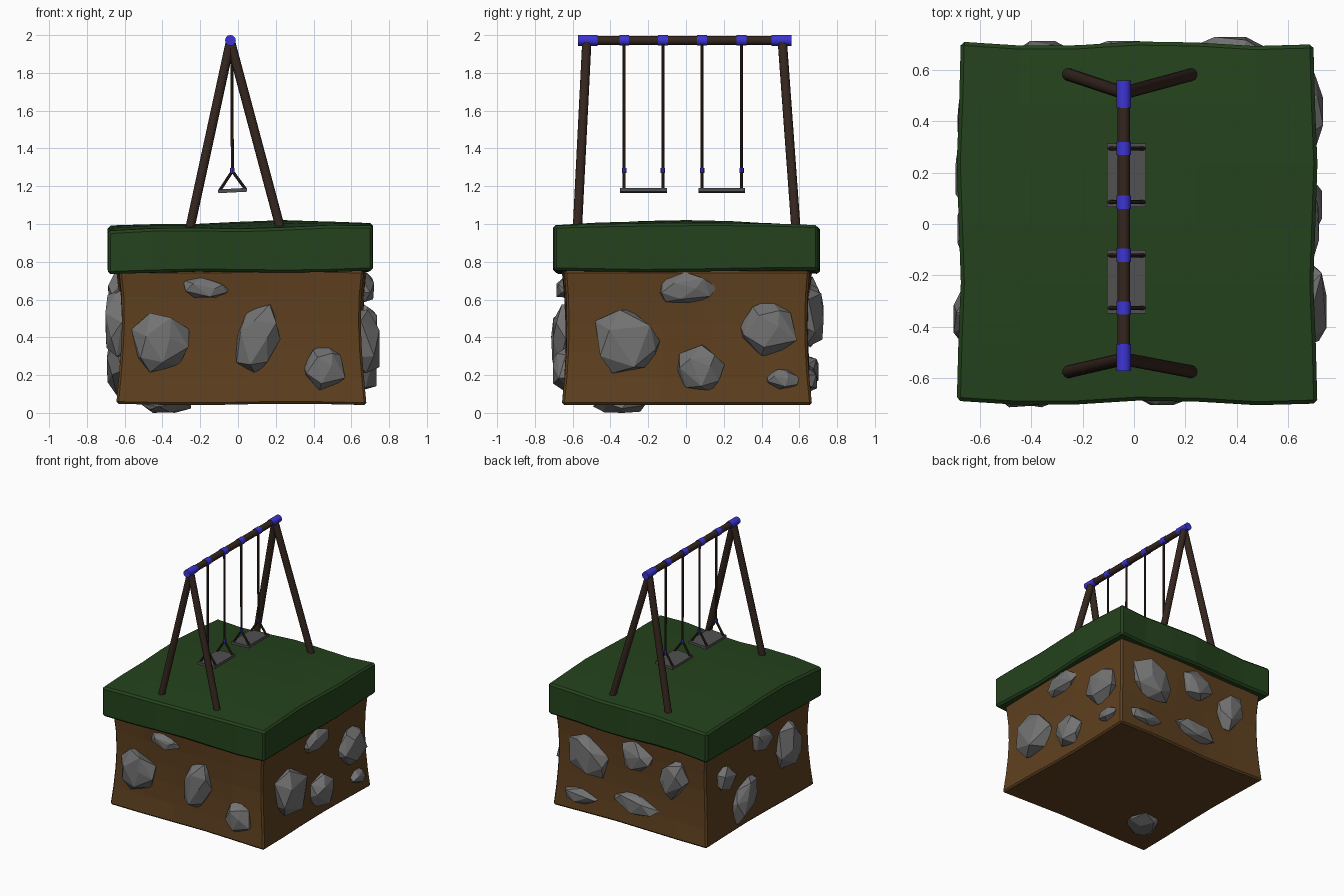
import bpy, bmesh, math, random
from mathutils import Vector, Matrix

if "Cube" in bpy.data.objects:
    bpy.data.objects.remove(bpy.data.objects["Cube"])


def mat(name, r, g, b):
    m = bpy.data.materials.new(name)
    m.diffuse_color = (r, g, b, 1)
    m.use_nodes = True
    m.node_tree.nodes["Principled BSDF"].inputs["Base Color"].default_value = m.diffuse_color
    return m


GRASS = mat("grass", .018, .055, .012)
DIRT = mat("dirt", .115, .052, .014)
WOOD = mat("wood", .035, .019, .013)
BLUE = mat("blue", .045, .035, .65)
STONE = mat("stone", .17, .17, .17)
BOARD = mat("board", .08, .08, .08)


def finish(bm, name, material):
    bmesh.ops.recalc_face_normals(bm, faces=bm.faces)
    me = bpy.data.meshes.new(name)
    bm.to_mesh(me)
    bm.free()
    me.materials.append(material)
    ob = bpy.data.objects.new(name, me)
    bpy.context.collection.objects.link(ob)
    return ob


def rod(name, a, b, r, material, sides=12):
    a, b = Vector(a), Vector(b)
    d = b - a
    bm = bmesh.new()
    bmesh.ops.create_cone(bm, cap_ends=True, segments=sides, radius1=r, radius2=r, depth=d.length,
                          matrix=Matrix.Translation((a + b) / 2) @ d.to_track_quat('Z', 'Y').to_matrix().to_4x4())
    ob = finish(bm, name, material)
    bpy.context.view_layer.objects.active = ob
    bpy.ops.object.select_all(action='DESELECT')
    ob.select_set(True)
    bpy.ops.object.shade_smooth_by_angle(angle=math.radians(40))
    return ob


def block(name, material, cuts, shape, bevel):
    """Subdivided unit cube (-1..1) pushed into place by shape(u, v, w)."""
    bm = bmesh.new()
    bmesh.ops.create_cube(bm, size=2)
    bmesh.ops.subdivide_edges(bm, edges=bm.edges, cuts=cuts, use_grid_fill=True)
    for v in bm.verts:
        v.co = shape(*v.co)
    ob = finish(bm, name, material)
    mod = ob.modifiers.new("edge_bevel", 'BEVEL')
    mod.width, mod.segments, mod.limit_method, mod.angle_limit = bevel, 1, 'ANGLE', math.radians(50)
    return ob


# Dirt: slightly waisted block with uneven walls
def dirt_shape(u, v, w):
    pinch = .97 + .03 * w * w
    return Vector((.018 + .655 * u * pinch + .008 * math.sin(3 * v + 2 * w) * u,
                   .005 + .655 * v * pinch + .008 * math.sin(3 * u + w) * v,
                   .4 + .355 * w + .004 * math.sin(4 * u)))


# Grass: overhanging slab with a rolling top
def grass_shape(u, v, w):
    x = .012 + .694 * u + .008 * math.sin(5 * v) * u
    y = .003 + .699 * v + .010 * math.sin(5 * u + 1) * abs(v)
    if w > 0:
        hill = .027 * (1 - u * u * .5) * (1 - v * v)
        top = .985 + hill + .012 * u + .006 * math.sin(5 * u + 2 * v) - .006 * v * v
    else:
        top = .985
    low = .745 + .006 * u + .005 * math.sin(4 * u - 3 * v)
    return Vector((x, y, low + (top - low) * (w + 1) / 2))


block("dirt_block", DIRT, 4, dirt_shape, .012)
block("grass_top", GRASS, 5, grass_shape, .014)


# Rocks: faceted hulls half sunk into each wall
def rock(name, centre, across, up, out, w, h, depth, tilt, seed):
    rng = random.Random(seed)
    bm = bmesh.new()
    pts, n = [], 18
    for i in range(n):
        z = 1 - 2 * (i + .5) / n
        a = i * 2.39996 + rng.uniform(-.35, .35)
        r = math.sqrt(1 - z * z)
        p = Vector((r * math.cos(a), r * math.sin(a), z)) * rng.uniform(.88, 1.1)
        p.z = max(-.75, min(.75, p.z))
        q = Matrix.Rotation(math.radians(tilt), 3, 'Z') @ Vector((p.x * w / 2, p.y * h / 2, p.z))
        pts.append(q)
    # stretch to the measured depth
    zmax = max(p.z for p in pts)
    for p in pts:
        bm.verts.new(Vector(centre) + Vector(across) * p.x + Vector(up) * p.y + Vector(out) * (p.z / zmax * depth))
    res = bmesh.ops.convex_hull(bm, input=bm.verts)
    loose = [v for v in bm.verts if not v.link_faces]
    bmesh.ops.delete(bm, geom=loose, context='VERTS')
    bmesh.ops.dissolve_limit(bm, angle_limit=math.radians(12), verts=bm.verts, edges=bm.edges)
    finish(bm, name, STONE)


X, Y, Z = Vector((1, 0, 0)), Vector((0, 1, 0)), Vector((0, 0, 1))
# wall: (across axis, outward axis, wall distance, [(across, height, width, tall, tilt)])
WALLS = {
    "front": (X, -Y, .632, [(-.17, .66, .27, .12, -5), (-.41, .38, .31, .34, 20),
                            (.11, .40, .25, .40, -18), (.46, .24, .24, .24, 0)]),
    "right": (Y, X, .658, [(-.31, .38, .37, .38, 0), (0, .66, .31, .18, 0), (.08, .24, .28, .26, 0),
                           (.44, .45, .33, .29, 0), (.51, .18, .19, .11, 0)]),
    "back": (X, Y, .642, [(.38, .50, .38, .34, 0), (-.03, .60, .29, .24, 0), (-.35, .51, .24, .31, 15),
                          (.44, .17, .32, .12, 0), (-.03, .23, .36, .17, 8)]),
    "left": (Y, -X, .622, [(-.36, .47, .30, .38, 10), (-.01, .65, .26, .20, 0),
                           (.19, .26, .25, .36, 35), (.41, .50, .22, .20, 0)]),
}
for side, (across, out, dist, rocks) in WALLS.items():
    for i, (s, z, w, h, tilt) in enumerate(rocks):
        depth = .035 + .15 * min(w, h)
        rock(f"{side}_rock_{i + 1}", across * s + out * dist + Z * z, across, Z, out, w, h, depth, tilt, i * 7 + len(side))
rock("bottom_rock", (-.38, -.35, .045), X, Y, -Z, .32, .25, .045, 30, 4)

# Swing frame: top bar, four splayed legs, blue end sleeves
BX, BZ = -.04, 1.972
rod("top_bar", (BX, -.55, BZ), (BX, .54, BZ), .024, WOOD)
for end, y, foot_y, y0, y1 in (("front", -.525, -.575, -.573, -.468), ("back", .51, .582, .452, .558)):
    rod(f"{end}_sleeve", (BX, y0, BZ), (BX, y1, BZ), .0285, BLUE)
    for side, foot_x in (("left", -.255), ("right", .225)):
        rod(f"{end}_{side}_leg", (BX, y, BZ - .005), (foot_x, foot_y, .975), .025, WOOD)

# Swings: two hangers and a tilted board each
for n, ys in enumerate(((-.327, -.122), (.085, .294)), 1):
    for k, y in enumerate(ys, 1):
        tag = f"swing_{n}_{k}"
        rod(tag + "_sleeve", (BX, y - .026, BZ), (BX, y + .026, BZ), .0275, BLUE)
        rod(tag + "_rope", (-.032, y, BZ - .01), (-.03, y, 1.28), .008, WOOD, 8)
        rod(tag + "_joint", (-.03, y, 1.27), (-.03, y, 1.297), .012, BLUE, 8)
        for side, x, z in (("left", -.095, 1.18), ("right", .038, 1.187)):
            rod(f"{tag}_{side}_strut", (-.03, y, 1.28), (x, y, z), .008, WOOD, 8)
    bm = bmesh.new()
    bmesh.ops.create_cube(bm, size=1, matrix=Matrix.Translation((-.029, sum(ys) / 2, 1.177))
                          @ Matrix.Rotation(math.radians(-3), 4, 'Y') @ Matrix.Diagonal((.152, .248, .02, 1)))
    finish(bm, f"swing_{n}_seat", BOARD)
